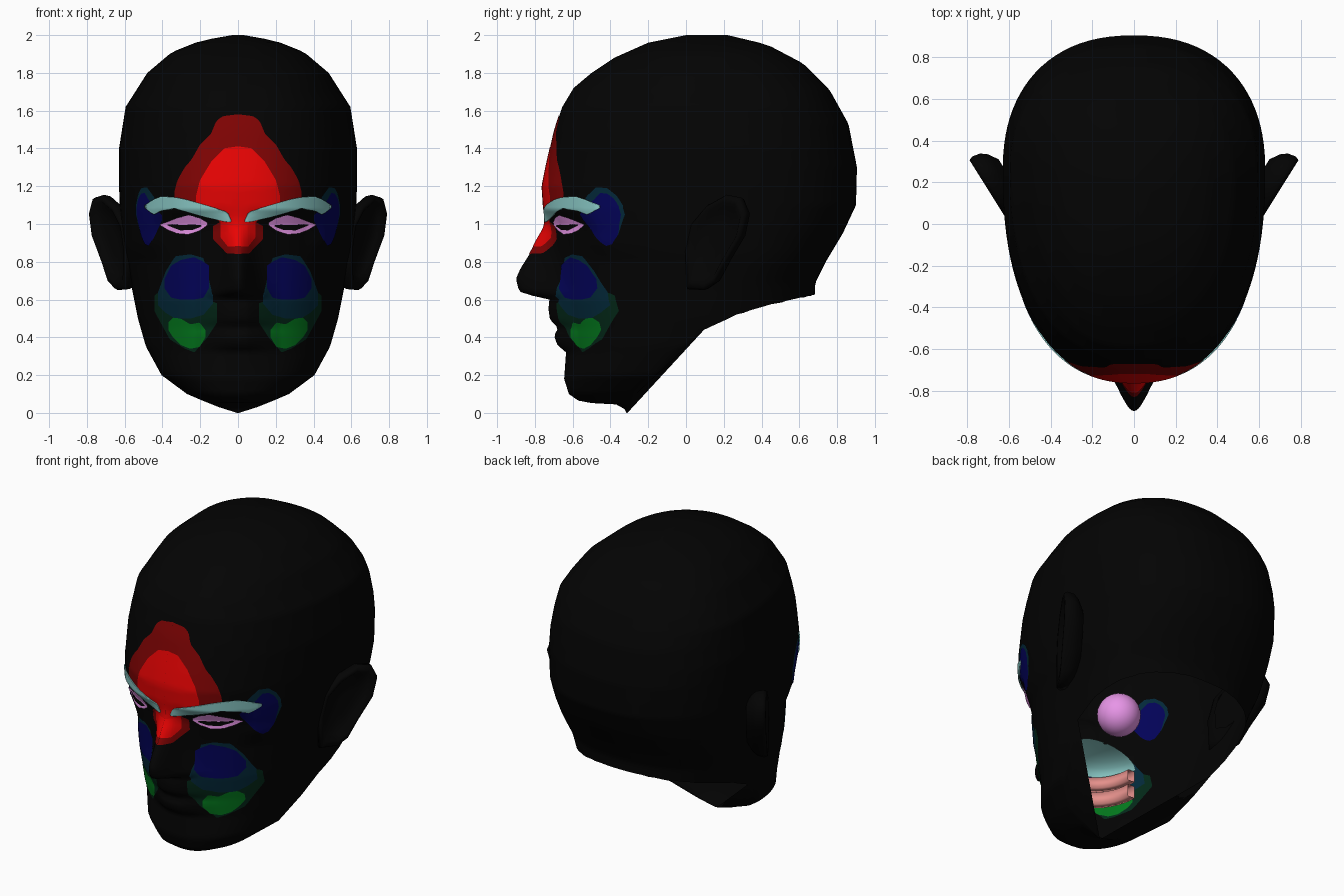
import bpy, bmesh, math
from mathutils import Vector
from mathutils.bvhtree import BVHTree

if "Cube" in bpy.data.objects:
    bpy.data.objects.remove(bpy.data.objects["Cube"])


def material(name, r, g, b):
    m = bpy.data.materials.new(name)
    m.diffuse_color = (r, g, b, 1)
    m.use_nodes = True
    m.node_tree.nodes["Principled BSDF"].inputs["Base Color"].default_value = m.diffuse_color
    return m


SKIN = material("near_black", .001, .001, .001)
RED = material("red", .8, .001, .001)
DARK_RED = material("dark_red", .21, .001, .001)
NAVY = material("navy", .001, .001, .1)
DARK_TEAL = material("dark_teal", .001, .022, .042)
GREEN = material("green", .001, .185, .012)
DARK_GREEN = material("dark_green", .001, .021, .009)
PALE_TEAL = material("pale_teal", .26, .6, .58)
PINK = material("pink", .8, .3, .8)
SALMON = material("salmon", .78, .28, .26)


def lerp(pts, v, k=1):
    """Piecewise linear lookup of column k against column 0."""
    if v <= pts[0][0]:
        return pts[0][k]
    for a, b in zip(pts, pts[1:]):
        if v <= b[0]:
            return a[k] + (b[k] - a[k]) * (v - a[0]) / (b[0] - a[0])
    return pts[-1][k]


def make(name, grids, mat, wrap=False, cap=False):
    """Skin one or more grids of points into a smooth mesh object."""
    bm = bmesh.new()
    for grid in grids:
        rows = [[bm.verts.new(p) for p in r] for r in grid]
        n = len(rows[0])
        for a, b in zip(rows, rows[1:]):
            for i in range(n if wrap else n - 1):
                j = (i + 1) % n
                bm.faces.new((a[i], a[j], b[j], b[i]))
        if cap:
            bm.faces.new(rows[-1])
    bmesh.ops.remove_doubles(bm, verts=bm.verts, dist=1e-5)
    bmesh.ops.dissolve_degenerate(bm, edges=bm.edges, dist=1e-6)
    me = bpy.data.meshes.new(name)
    bm.to_mesh(me)
    bm.free()
    me.materials.append(mat)
    for p in me.polygons:
        p.use_smooth = True
    ob = bpy.data.objects.new(name, me)
    bpy.context.collection.objects.link(ob)
    return ob


# Head profiles by height: half width, front, back, widest depth
WIDTH = [(0, .005), (.03, .1), (.07, .2), (.1, .27), (.2, .405), (.35, .487), (.5, .53),
         (.65, .56), (.85, .605), (1, .622), (1.2, .63), (1.4, .63), (1.62, .595), (1.8, .48),
         (1.91, .35), (1.97, .2), (2, .03)]
FRONT = [(0, -.315), (.02, -.325), (.045, -.37), (.052, -.5), (.065, -.57), (.1, -.62), (.18, -.645),
         (.32, -.635), (.45, -.655), (.6, -.69), (.8, -.7), (.97, -.715), (1.08, -.752), (1.2, -.76),
         (1.3, -.74), (1.5, -.695), (1.62, -.655), (1.72, -.595), (1.8, -.5), (1.88, -.38), (1.96, -.2), (2, 0)]
BACK = [(.6, .68), (.69, .685), (.8, .74), (.95, .83), (1.1, .9), (1.3, .905), (1.53, .86),
        (1.71, .76), (1.85, .62), (1.95, .43), (2, .22)]
MIDDLE = [(0, -.31), (.1, -.25), (.2, -.14), (.35, 0), (.5, .1), (.8, .25), (1.7, .25), (2, .1)]
# Neck opening height by depth, nose height and width, lip relief, cheek and eye hollow
NECK = [(-.32, -1), (-.31, 0), (-.19, .15), (-.03, .335), (.075, .43), (.26, .52), (.445, .575), (.7, .632)]
NOSE = [(.605, 0, .1), (.63, .16, .105), (.66, .195, .1), (.71, .205, .085), (.77, .175, .075),
        (.84, .125, .07), (.92, .075, .07), (1, .02, .07), (1.06, 0, .08)]
LIPS = [(.32, 0), (.36, .04), (.41, .05), (.45, .02), (.49, .055), (.55, .05), (.61, .03), (.66, 0)]
HOLLOW = [(.12, 0), (.35, .04), (.85, .045), (1.0, .038), (1.08, 0)]


def head_point(t, z):
    w, mid = lerp(WIDTH, z), lerp(MIDDLE, z)
    s, c = math.sin(t), math.cos(t)
    x = w * math.copysign(abs(s) ** .87, s)
    k = abs(c) ** .87
    if c < 0:
        return Vector((x, mid + (lerp(BACK, z) - mid) * k, z))
    y = mid + (lerp(FRONT, z) - mid) * k
    y -= lerp(NOSE, z) * math.exp(-(x / lerp(NOSE, z, 2)) ** 2)
    y -= lerp(LIPS, z) * math.exp(-(x / .15) ** 2)
    temple = min(1, max(0, (z - .8) / .1)) * min(1, max(0, (abs(x) - .36) / .1))
    y += lerp(HOLLOW, z) * min(1, max(0, (abs(x) - .05) / .17)) * min(1, 2 * k) * (1 - temple)
    return Vector((x, y, z))


def neck_height(t):
    z = 1.2
    while z > 0:
        if z < lerp(NECK, head_point(t, z).y):
            return z
        z -= .005
    return 0


# Head shell, columns packed toward the face, trimmed at the neck opening
COLS = 144
angles = []
for i in range(COLS):
    t = -math.pi + math.tau * i / COLS
    angles.append(t - .7 * math.sin(t))
floor = [neck_height(t) for t in angles]
levels = sorted([i * .02 for i in range(100)] + [.01, .03, .045, .052, .065, 1.99, 2])
head = make("head", [[[head_point(t, max(z, f)) for t, f in zip(angles, floor)] for z in levels]],
            SKIN, wrap=True, cap=True)
verts = [v.co.copy() for v in head.data.vertices]
tree = BVHTree.FromPolygons(verts, [list(p.vertices) for p in head.data.polygons])


def patch(name, cols, mat, lift, inner=True, tilt=0, nu=28, nv=14):
    """Mirrored thin patch hugging the head; cols hold x, low z, high z."""
    top = 1.05
    grids = []
    for side in (1, -1):
        sheets = [[], []]
        for i in range(nu + 1):
            x = cols[0][0] + (cols[-1][0] - cols[0][0]) * i / nu
            lo, hi = lerp(cols, x, 1), lerp(cols, x, 2)
            rows = [[], []]
            for j in range(nv + 1):
                z = lo + (hi - lo) * j / nv
                hit, n, _, _ = tree.ray_cast(Vector((side * max(x, .00005), -3, z)), Vector((0, 1, 0)))
                if hit is None:
                    hit, n, _, _ = tree.find_nearest(Vector((side * x, -.3, z)))
                if n.y > 0:
                    n = -n
                rows[0].append(hit + n * lift + Vector((0, -tilt * (top - z), 0)))
                rows[1].append(hit - n * lift)
            sheets[0].append(rows[0])
            sheets[1].append(rows[1])
        grids += sheets if inner else sheets[:1]
    return make(name, grids, mat)


# Forehead and nose bridge
patch("forehead_outer", [(0, 1, 1.58), (.08, 1.01, 1.57), (.115, 1.03, 1.545), (.14, 1.04, 1.48),
                         (.2, 1.08, 1.42), (.245, 1.1, 1.34), (.28, 1.11, 1.3), (.32, 1.13, 1.23),
                         (.335, 1.14, 1.17)], DARK_RED, .003, False)
patch("forehead_inner", [(0, .98, 1.41), (.07, 1, 1.4), (.14, 1.04, 1.33), (.2, 1.08, 1.23),
                         (.22, 1.1, 1.15)], RED, .005, False)
patch("bridge_outer", [(0, .84, 1.02), (.06, .845, 1.02), (.08, .87, 1.02), (.13, .92, .99)], DARK_RED, .003)
patch("bridge_inner", [(0, .88, 1.03), (.05, .88, 1.03), (.09, .93, 1.02)], RED, .005)
# Temples
patch("temple_outer", [(.44, 1, 1.14), (.48, .95, 1.195), (.51, .94, 1.19), (.53, 1.01, 1.15),
                       (.54, 1.05, 1.1)], DARK_TEAL, .003)
patch("temple_inner", [(.4, 1.02, 1.05), (.44, .93, 1.09), (.47, .885, 1.13), (.49, .895, 1.165),
                       (.51, .94, 1.16), (.525, 1.01, 1.13), (.532, 1.05, 1.09)], NAVY, .005)
# Cheeks and mouth corners
patch("mouth_corner_outer", [(.11, .48, .58), (.16, .4, .6), (.23, .32, .6), (.28, .34, .58), (.36, .39, .62),
                             (.42, .5, .64), (.44, .54, .62)], DARK_GREEN, .002)
patch("cheek_outer", [(.13, .58, .62), (.18, .52, .82), (.25, .5, .84), (.33, .5, .83),
                      (.38, .53, .75), (.42, .57, .64)], DARK_TEAL, .0035)
patch("cheek_inner", [(.15, .66, .78), (.18, .61, .8), (.23, .6, .825), (.3, .6, .81),
                      (.35, .61, .78), (.385, .66, .71)], NAVY, .005)
patch("mouth_corner_inner", [(.17, .4, .44), (.2, .35, .48), (.25, .34, .47), (.3, .36, .5),
                             (.34, .4, .505), (.365, .44, .48)], GREEN, .005)
# Eyelids, eye slits and brows
patch("eyelid", [(.16, .995, 1.01), (.2, .965, 1.035), (.26, .945, 1.05), (.32, .95, 1.035),
                 (.37, .97, 1.015), (.41, .995, 1)], PINK, .005, False, .3)
patch("eye_slit", [(.19, .99, .996), (.23, .972, 1), (.3, .968, 1), (.35, .988, 1.003),
                   (.37, .997, 1.001)], SKIN, .009, False, .3)
brow = patch("brow", [(.035, 1.012, 1.02), (.055, 1.012, 1.065), (.17, 1.04, 1.1), (.28, 1.072, 1.132),
                      (.33, 1.083, 1.142), (.4, 1.073, 1.147), (.44, 1.05, 1.13), (.485, 1.085, 1.1)],
             PALE_TEAL, .007, False)
thick = brow.modifiers.new("thickness", 'SOLIDIFY')
thick.thickness, thick.offset = .006, 0

# Eyeballs behind the lids
for side, label in ((1, "left"), (-1, "right")):
    bpy.ops.mesh.primitive_uv_sphere_add(segments=24, ring_count=16, radius=.13,
                                         location=(side * .265, -.455, 1.005))
    eye = bpy.context.object
    eye.name = label + "_eyeball"
    eye.data.materials.append(PINK)
    bpy.ops.object.shade_smooth_by_angle()

# Ears: flaring wedges with a raised rim and hollow bowl
EAR = [(-.02, 1), (.08, 1.1), (.2, 1.155), (.29, 1.14), (.33, 1.06), (.3, .94), (.2, .8),
       (.13, .69), (.06, .65), (-.05, .655), (-.06, .85)]
RINGS = [(.6, -.1), (.84, -.07), (.96, -.04), (1, 0), (.96, .02), (.84, .02), (.72, -.005), (.3, -.012)]
grids = []
for side in (1, -1):
    grid = []
    for scale, out in RINGS:
        ring = []
        for u, z in EAR:
            u, z = .13 + (u - .13) * scale, .92 + (z - .92) * scale
            ring.append((side * (.605 + .52 * u + .85 * out), .05 + .83 * u - .53 * out, z))
        grid.append(ring)
    grids.append(grid)
make("ears", grids, SKIN, wrap=True, cap=True)


# Mouth interior: gum arches and palate
def arch(name, z0, z1, r):
    rows = []
    for dr, z in ((0, z0), (0, z1), (-.05, z1), (-.05, z0), (0, z0)):
        rows.append([((r + dr) * math.cos(a), -.28 - (r + dr + .05) * math.sin(a), z)
                     for a in [math.pi * i / 20 for i in range(21)]])
    make(name, [rows], SALMON)


arch("lower_gum", .35, .43, .24)
arch("upper_gum", .46, .53, .24)
palate = []
for j in range(7):
    e = math.pi / 2 * j / 6.2
    palate.append([(.23 * math.cos(e) * math.cos(a), -.26 - .25 * math.cos(e) * math.sin(a),
                    .53 + .1 * math.sin(e)) for a in [math.pi * i / 20 for i in range(21)]])
make("palate", [palate], PALE_TEAL)
